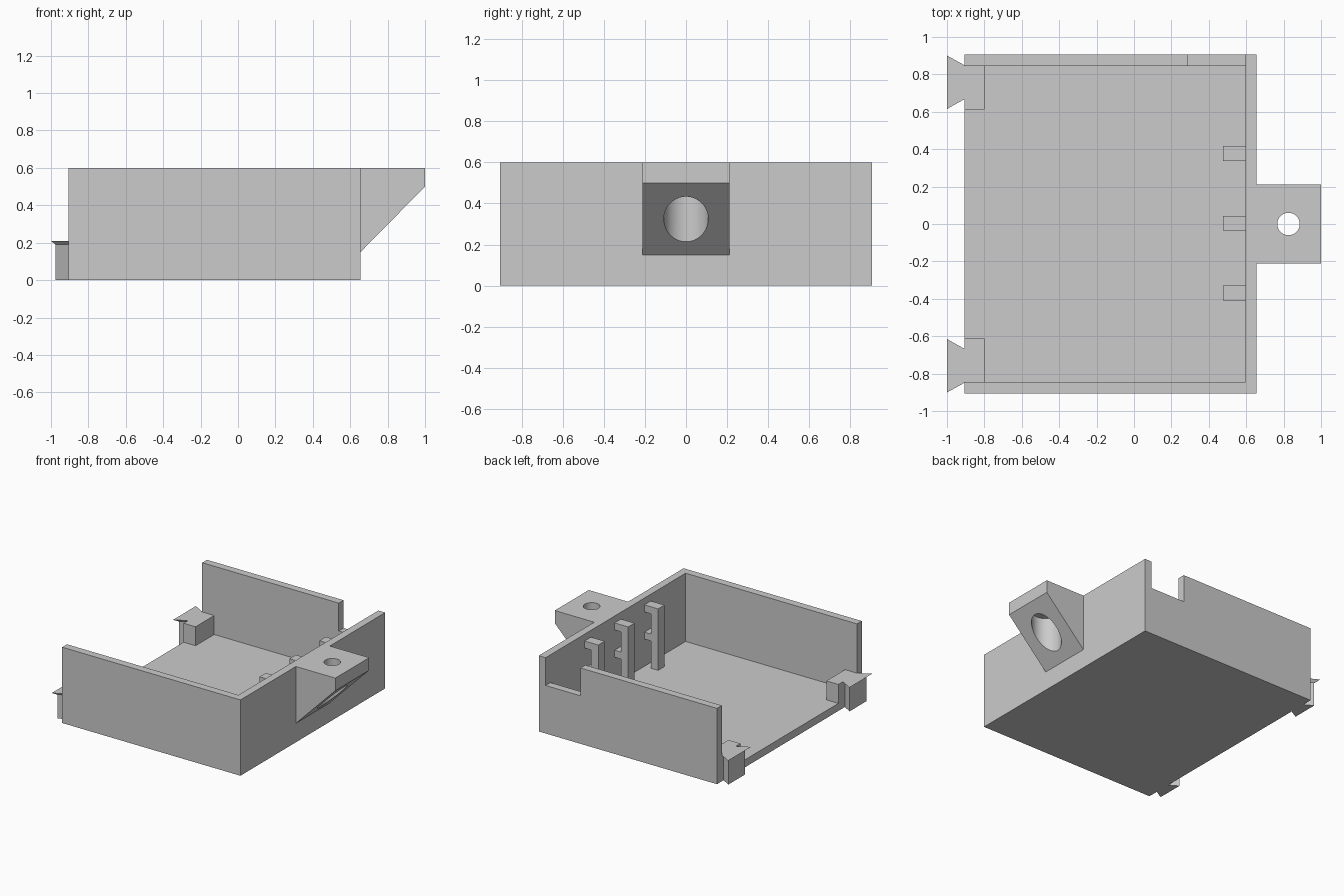
import bpy, bmesh

old = bpy.data.objects.get("Cube")
if old:
    bpy.data.objects.remove(old, do_unlink=True)

GREY = (0.6, 0.6, 0.6, 1.0)
grey = bpy.data.materials.new("light_grey")
grey.use_nodes = True
grey.diffuse_color = GREY
grey.node_tree.nodes["Principled BSDF"].inputs["Base Color"].default_value = GREY


def loft(name, rings):
    """Closed solid through rings of matching 3D points."""
    bm = bmesh.new()
    loops = [[bm.verts.new(p) for p in ring] for ring in rings]
    n = len(rings[0])
    bm.faces.new(loops[0])
    bm.faces.new(loops[-1])
    for a, b in zip(loops, loops[1:]):
        for i in range(n):
            j = (i + 1) % n
            bm.faces.new((a[i], a[j], b[j], b[i]))
    bmesh.ops.recalc_face_normals(bm, faces=bm.faces)
    mesh = bpy.data.meshes.new(name)
    bm.to_mesh(mesh)
    bm.free()
    mesh.materials.append(grey)
    obj = bpy.data.objects.new(name, mesh)
    bpy.context.collection.objects.link(obj)
    return obj


def box(name, x0, x1, y0, y1, z0, z1):
    base = [(x0, y0), (x1, y0), (x1, y1), (x0, y1)]
    return loft(name, [[(x, y, z) for x, y in base] for z in (z0, z1)])


def side_profile(name, profile, y0, y1):
    """Extrude an x-z profile along y."""
    return loft(name, [[(x, y, z) for x, z in profile] for y in (y0, y1)])


def cylinder(name, x, radius, z0, z1):
    bpy.ops.mesh.primitive_cylinder_add(vertices=64, radius=radius, depth=z1 - z0,
                                        location=(x, 0, (z0 + z1) / 2))
    obj = bpy.context.object
    obj.name = name
    return obj


def cut(target, cutters):
    """Subtract the cutters for good and remove them."""
    for c in cutters:
        c.hide_render = True
        mod = target.modifiers.new("cut", 'BOOLEAN')
        mod.operation = 'DIFFERENCE'
        mod.solver = 'EXACT'
        mod.object = c
    bpy.ops.object.select_all(action='DESELECT')
    bpy.context.view_layer.objects.active = target
    target.select_set(True)
    for mod in list(target.modifiers):
        bpy.ops.object.modifier_apply(modifier=mod.name)
    for c in cutters:
        bpy.data.objects.remove(c, do_unlink=True)


# Main dimensions
LEFT, RIGHT, HALF, TOP = -0.905, 0.655, 0.905, 0.6
WALL = 0.06
INNER, INSIDE = RIGHT - WALL, HALF - WALL

# Tray, open on one side, with a notch in the back wall
tray = box("tray", LEFT, RIGHT, -HALF, HALF, 0, TOP)
cut(tray, [
    box("cavity_cutter", -1.2, INNER, -INSIDE, INSIDE, WALL, 1),
    box("notch_cutter", 0.29, INNER, 0.8, 1, 0.38, 1),
])

# Mounting bracket with a counterbored screw hole
bracket = side_profile("mounting_bracket",
                       [(RIGHT, TOP), (1, TOP), (1, 0.5), (RIGHT, 0.15)], -0.212, 0.212)
cut(bracket, [
    cylinder("screw_hole_cutter", 0.826, 0.06, 0, 1),
    cylinder("counterbore_cutter", 0.826, 0.108, 0, 0.5),
])
bpy.ops.object.shade_smooth_by_angle()

# Cable posts: a leg tied to the wall by a top arm and a middle arm
POST = [(0.475, WALL), (0.538, WALL), (0.538, 0.275), (INNER, 0.275), (INNER, 0.33),
        (0.538, 0.33), (0.538, 0.49), (INNER, 0.49), (INNER, 0.546), (0.475, 0.546)]
for i, y in enumerate((-0.37, 0.004, 0.378)):
    side_profile(f"cable_post_{i + 1}", POST, y - 0.04, y + 0.04)


# Dovetail connectors with flared lips and their inner blocks
def dovetail(y, tip, tip_half, neck_half, z):
    return [(LEFT, y - neck_half, z), (LEFT, y + neck_half, z),
            (tip, y + tip_half, z), (tip, y - tip_half, z)]


for side, label in ((1, "back"), (-1, "front")):
    y = side * 0.758
    loft(f"{label}_dovetail", [
        dovetail(y, -0.975, 0.105, 0.065, 0),
        dovetail(y, -0.975, 0.105, 0.065, 0.19),
        dovetail(y, -1, 0.143, 0.09, 0.21),
    ])
    edges = sorted((side * 0.612, side * INSIDE))
    box(f"{label}_dovetail_block", LEFT, -0.8, *edges, WALL, 0.21)
